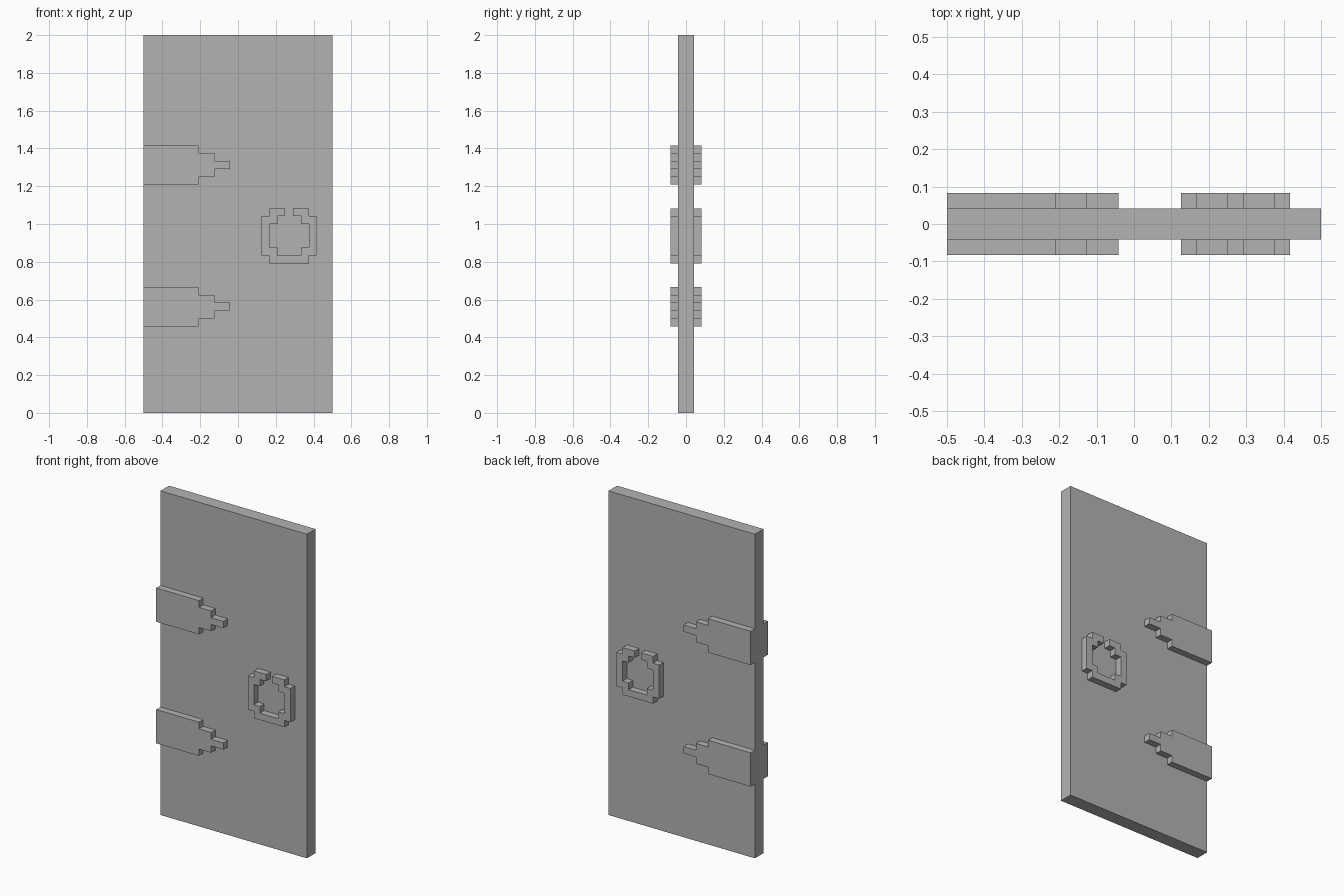
import bpy
import bmesh

cube = bpy.data.objects.get("Cube")
if cube:
    bpy.data.objects.remove(cube, do_unlink=True)

U = 1 / 24  # one grid step

grey = bpy.data.materials.new("plain grey")
grey.use_nodes = True
COLOUR = (0.45, 0.45, 0.45, 1)
grey.diffuse_color = COLOUR
grey.node_tree.nodes["Principled BSDF"].inputs["Base Color"].default_value = COLOUR


def plate(name, outline, y0, y1, base_z=0, both_sides=False):
    """Extrude an (x, z) outline, in grid steps, from y0 to y1."""
    bm = bmesh.new()
    face = bm.faces.new([bm.verts.new((x * U, y0 * U, (z + base_z) * U)) for x, z in outline])
    ext = bmesh.ops.extrude_face_region(bm, geom=[face])
    moved = [v for v in ext["geom"] if isinstance(v, bmesh.types.BMVert)]
    bmesh.ops.translate(bm, verts=moved, vec=(0, (y1 - y0) * U, 0))
    bmesh.ops.recalc_face_normals(bm, faces=bm.faces)
    mesh = bpy.data.meshes.new(name)
    bm.to_mesh(mesh)
    bm.free()
    mesh.materials.append(grey)
    obj = bpy.data.objects.new(name, mesh)
    bpy.context.collection.objects.link(obj)
    if both_sides:
        mod = obj.modifiers.new("both sides", 'MIRROR')
        mod.use_axis = (False, True, False)
        mod.use_mirror_merge = False
    return obj


# Door slab
plate("door_slab", [(-12, 0), (12, 0), (12, 48), (-12, 48)], -1, 1)

# Stepped strap hinges on both faces
lower = [(-12, 0), (-5, 0), (-5, 1), (-3, 1), (-3, 2), (-1, 2)]
hinge = lower + [(x, 5 - z) for x, z in reversed(lower)]
for name, z in (("lower_hinge", 11), ("upper_hinge", 29)):
    plate(name, hinge, -2, -1, z, both_sides=True)

# Ring handle with a notch at the top, mirrored about its own centre line
left_half = [(6, 7), (4, 7), (4, 6), (3, 6), (3, 1), (4, 1), (4, 0)]
inner_left = [(5, 1), (5, 2), (4, 2), (4, 5), (5, 5), (5, 6), (6, 6)]
flip = lambda pts: [(13 - x, z) for x, z in reversed(pts)]
ring = left_half + flip(left_half) + flip(inner_left) + inner_left
plate("ring_handle", ring, -2, -1, 19, both_sides=True)
